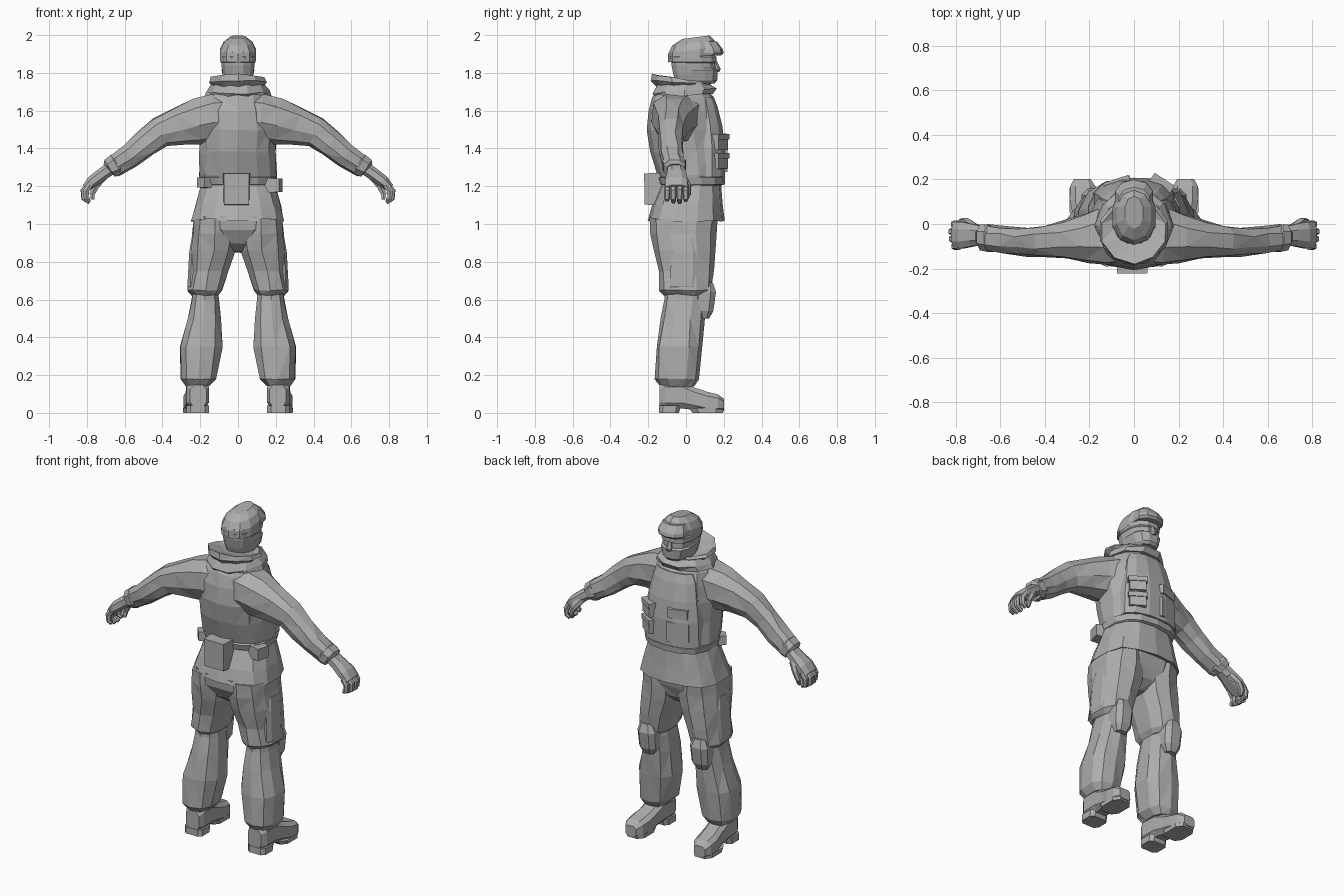
import bpy, bmesh, math, random
from mathutils import Vector, Matrix

random.seed(4)
grey = bpy.data.materials.new("neutral_grey")
grey.diffuse_color = (0.42, 0.42, 0.42, 1)


def finish(name, bm, mirror=False, jitter=0.0):
    for v in bm.verts:
        v.co += Vector([random.uniform(-jitter, jitter) for _ in range(3)])
    bmesh.ops.recalc_face_normals(bm, faces=bm.faces)
    if jitter:
        bmesh.ops.triangulate(bm, faces=[f for f in bm.faces if len(f.verts) == 4])
    me = bpy.data.meshes.new(name)
    bm.to_mesh(me)
    bm.free()
    me.materials.append(grey)
    ob = bpy.data.objects.new(name, me)
    bpy.context.collection.objects.link(ob)
    if mirror:
        ob.modifiers.new("mirror", 'MIRROR')
    return ob


def skin(name, rings, mirror=False, jitter=0.0):
    """Join equal-length rings of points into a closed skin."""
    bm = bmesh.new()
    vs = [[bm.verts.new(p) for p in r] for r in rings]
    n = len(vs[0])
    for a, b in zip(vs, vs[1:]):
        for i in range(n):
            j = (i + 1) % n
            bm.faces.new((a[i], a[j], b[j], b[i]))
    bm.faces.new(vs[0])
    bm.faces.new(vs[-1])
    return finish(name, bm, mirror, jitter)


def ring(c, u, v, n, power, phase=0.5):
    out = []
    for i in range(n):
        a = 2 * math.pi * (i + phase) / n
        ca, sa = math.cos(a), math.sin(a)
        out.append(Vector(c) + Vector(u) * math.copysign(abs(ca) ** power, ca)
                   + Vector(v) * math.copysign(abs(sa) ** power, sa))
    return out


def stack(name, rows, n=12, power=0.8, slope=0.0, mirror=False, jitter=0.0, phase=0.5):
    """Horizontal rings given as height, x range, y range and optional slope."""
    rings = []
    for z, x0, x1, y0, y1, *own in rows:
        r = ring(((x0 + x1) / 2, (y0 + y1) / 2, z), ((x1 - x0) / 2, 0, 0),
                 (0, (y1 - y0) / 2, 0), n, power, phase)
        for p in r:
            p.z += (own[0] if own else slope) * p.y
        rings.append(r)
    return skin(name, rings, mirror, jitter)


def body(name, rows, **kw):
    return stack(name, [(z, -rx, rx, *rest) for z, rx, *rest in rows], **kw)


def limb(name, pts, n=8, power=0.85, mirror=True, jitter=0.0):
    """Tube along a path: x, y, z, radius across, radius along y."""
    rings = []
    for i, (x, y, z, r, ry) in enumerate(pts):
        a, b = pts[max(i - 1, 0)], pts[min(i + 1, len(pts) - 1)]
        t = Vector((b[0] - a[0], 0, b[2] - a[2])).normalized()
        rings.append(ring((x, y, z), (-t.z * r, 0, t.x * r), (0, ry, 0), n, power))
    return skin(name, rings, mirror, jitter)


def box(name, centre, size, yaw=0, taper=0.88):
    """Box turned about z, its outer face (local +y) tapered."""
    bm = bmesh.new()
    bmesh.ops.create_cube(bm, size=1)
    turn = Matrix.Rotation(math.radians(yaw), 3, 'Z')
    for v in bm.verts:
        k = taper if v.co.y > 0 else 1
        v.co = Vector(centre) + turn @ Vector(
            (v.co.x * k * size[0], v.co.y * size[1], v.co.z * k * size[2]))
    return finish(name, bm)


# Jacket: upper body and flared skirt
body("jacket_body", [(1.18, .19, -.12, .18), (1.26, .21, -.15, .195), (1.38, .205, -.19, .19),
                     (1.50, .205, -.21, .18), (1.60, .19, -.2, .165), (1.67, .165, -.18, .145),
                     (1.73, .12, -.14, .1)], n=14, power=.88, jitter=.006)
body("jacket_skirt", [(1.03, .22, -.18, .17), (1.015, .25, -.205, .208), (1.10, .23, -.18, .198),
                      (1.21, .195, -.135, .185)], n=14, jitter=.004)
body("belt", [(1.205, .195, -.13, .19), (1.21, .202, -.142, .205), (1.245, .21, -.152, .208),
              (1.25, .2, -.14, .19)], n=14)

# Vest front panel with pouches that follow the chest
body("vest_panel", [(1.25, .19, .0, .21), (1.40, .185, .0, .21), (1.52, .165, .0, .195),
                    (1.62, .145, .0, .17), (1.67, .12, .02, .15)], power=.85)
for i, z in enumerate((1.33, 1.43)):
    box(f"chest_pouch_{i}", (.115, .165, z), (.105, .075, .085), -33)
    box(f"chest_pouch_flap_{i}", (.116, .167, z + .032), (.112, .08, .03), -33, .95)
box("wide_pouch", (-.075, .178, 1.45), (.13, .05, .062), 18)
for i in range(3):
    box(f"magazine_pouch_{i}", (-.03 - i * .045, .19 - i * .014, 1.335), (.04, .05, .135), 18)

# Belt pouches
box("back_pouch", (-.008, -.16, 1.175), (.14, .12, .155), 180, .93)
box("back_pouch_flap", (-.008, -.162, 1.245), (.145, .122, .05), 180, .93)
box("right_hip_pouch", (.19, -.07, 1.205), (.085, .075, .08), -105)
box("left_hip_pouch", (-.178, -.09, 1.22), (.07, .05, .06), 130)

# Collar and folded hood, sagging to a point at the back
body("collar", [(1.68, .175, -.17, .15, .05), (1.705, .165, -.185, .172, .08),
                (1.75, .135, -.14, .13, -.08), (1.735, .09, -.08, .08, -.1)],
     n=10, power=1, phase=0, jitter=.004)
body("folded_hood", [(1.72, .125, -.15, .12, 0), (1.75, .158, -.185, .125, -.05),
                     (1.765, .15, -.18, .105, -.16), (1.75, .1, -.09, .085, -.14)],
     n=10, power=1.05, phase=.5, jitter=.004)

# Head, face mask, goggles and nose
body("head", [(1.69, .065, -.05, .07), (1.745, .07, -.055, .14), (1.79, .083, -.07, .16),
              (1.84, .09, -.08, .158), (1.91, .094, -.085, .15)], n=12)
body("face_mask", [(1.745, .06, .0, .155), (1.76, .075, -.03, .168), (1.815, .09, -.04, .17),
                   (1.825, .086, -.04, .155)], n=12)
body("goggle_band", [(1.852, .09, -.07, .155), (1.858, .096, -.086, .165),
                     (1.885, .098, -.09, .165), (1.892, .09, -.07, .155)], n=12)
body("nose", [(1.805, .022, .12, .176), (1.82, .02, .12, .184), (1.86, .01, .12, .165)], n=6)

# Helmet with brim
body("helmet", [(1.87, .085, -.07, .13), (1.868, .1, -.094, .15), (1.915, .1, -.094, .16),
                (1.955, .08, -.072, .15), (1.982, .042, -.02, .125)], n=10, power=.9, slope=.13)
body("helmet_brim", [(1.892, .085, .04, .185), (1.905, .09, .04, .2), (1.925, .088, .04, .195),
                     (1.965, .07, .04, .165)], n=10, power=.9)

# Sleeves running in to the spine, cuffs and hands
limb("sleeve", [(.0, -.03, 1.575, .125, .15), (.12, -.045, 1.565, .13, .14),
                (.21, -.06, 1.545, .127, .115),
                (.31, -.07, 1.52, .105, .088), (.41, -.08, 1.485, .082, .074),
                (.49, -.08, 1.425, .075, .066), (.57, -.072, 1.36, .067, .064),
                (.66, -.063, 1.305, .058, .06)], n=9, jitter=.005)
limb("cuff", [(.635, -.063, 1.32, .056, .06), (.645, -.063, 1.314, .064, .066),
              (.68, -.06, 1.295, .056, .062), (.685, -.058, 1.29, .04, .045)])
limb("palm", [(.66, -.055, 1.305, .037, .045), (.72, -.05, 1.262, .036, .053),
              (.77, -.05, 1.225, .034, .064), (.805, -.05, 1.19, .024, .06)])
for i, y in enumerate((-.1, -.067, -.034, -.001)):
    d = .012 * abs(i - 1.6)
    limb(f"finger_{i}", [(.785, y, 1.205, .02, .017), (.824 - d, y, 1.175, .018, .017),
                         (.822 - d, y, 1.135, .015, .015), (.785, y, 1.11 + d, .013, .012)], n=6)
limb("thumb", [(.71, -.02, 1.255, .024, .022), (.75, .01, 1.205, .02, .018),
               (.772, .012, 1.16, .016, .015), (.768, .002, 1.13, .01, .01)], n=6)

# Trousers
body("trouser_seat", [(.85, .04, -.08, .07), (.90, .13, -.145, .13), (.97, .215, -.19, .155),
                      (1.04, .225, -.195, .17)], power=.7, jitter=.003)
stack("trouser_thigh", [(1.03, .0, .24, -.19, .165), (.95, .0, .245, -.185, .158),
                        (.86, .01, .25, -.165, .152), (.75, .05, .258, -.147, .147),
                        (.65, .082, .268, -.14, .135), (.625, .1, .245, -.12, .11)],
      n=10, mirror=True, jitter=.005)
stack("trouser_shin", [(.67, .11, .24, -.11, .1), (.60, .098, .247, -.115, .105),
                       (.50, .09, .268, -.137, .097), (.35, .08, .312, -.157, .088),
                       (.18, .112, .308, -.165, .07), (.14, .15, .28, -.135, .045)],
      n=10, mirror=True, jitter=.004)
stack("thigh_pocket", [(.655, .2, .262, -.08, .06), (.67, .19, .27, -.09, .07),
                       (.85, .19, .26, -.08, .07), (.92, .18, .248, -.06, .05)],
      n=8, power=.6, mirror=True)

# Knee pads
stack("knee_pad", [(.50, .145, .215, .06, .125), (.54, .12, .235, .035, .148),
                   (.64, .115, .24, .035, .162), (.69, .14, .22, .07, .145)],
      n=8, power=.7, mirror=True)

# Boots: sections along the foot, then heel and sole
sections = [(-.14, .21, .045, .03, .15), (-.11, .213, .062, .02, .17), (-.02, .216, .062, .02, .17),
            (.05, .22, .06, .012, .135), (.11, .226, .066, .0, .115), (.17, .23, .06, .0, .10),
            (.202, .233, .038, .008, .075)]
skin("boot", [ring((x, y, (z0 + z1) / 2), (w, 0, 0), (0, 0, (z1 - z0) / 2), 8, .6)
              for y, x, w, z0, z1 in sections], mirror=True)
stack("boot_heel", [(0, .152, .276, -.145, -.035), (.04, .152, .276, -.145, -.025)],
      n=8, power=.5, mirror=True)
stack("boot_sole", [(0, .165, .293, .03, .2), (.025, .163, .294, .01, .204)],
      n=8, power=.65, mirror=True)
